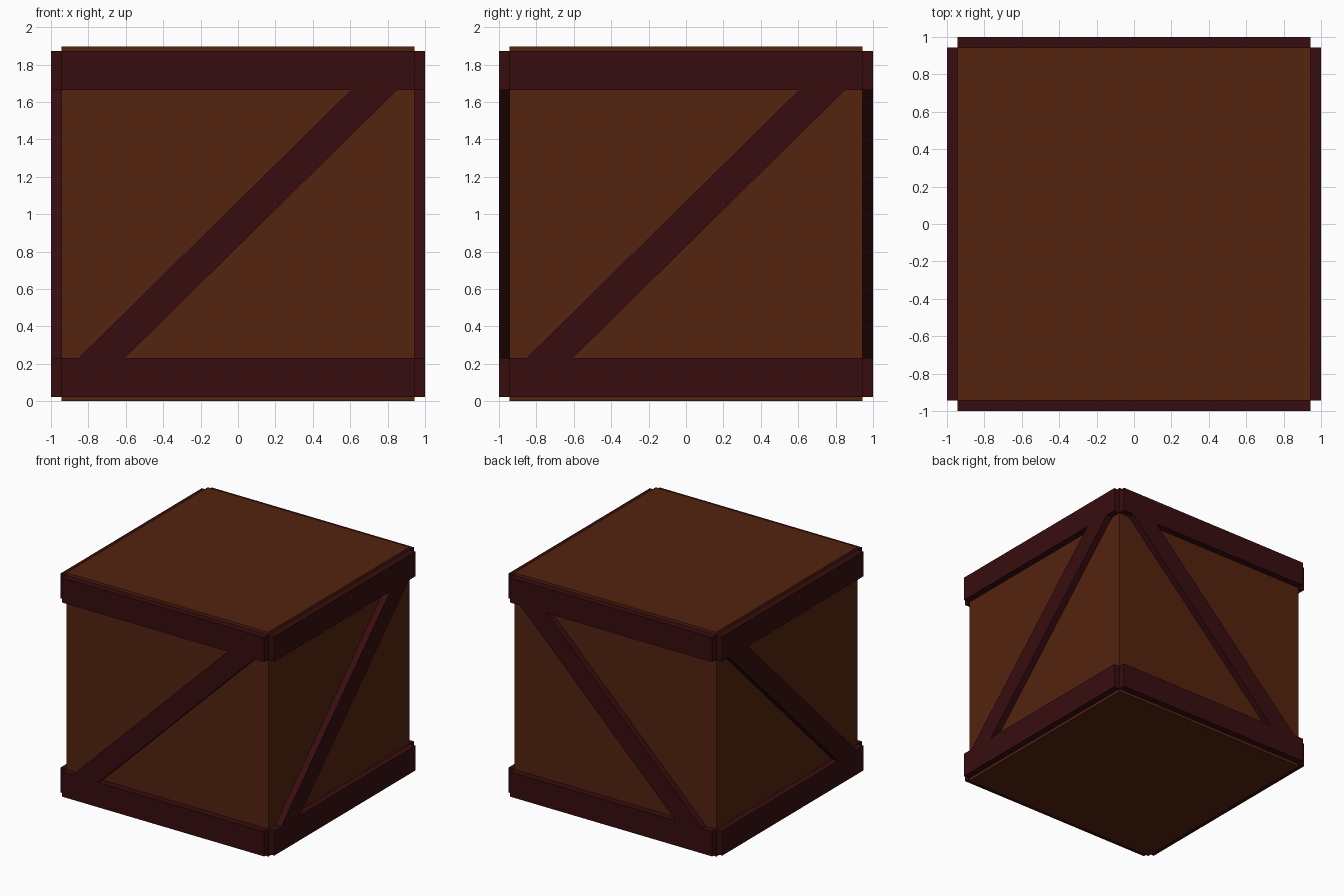
import bpy, bmesh
from mathutils import Vector

if "Cube" in bpy.data.objects:
    bpy.data.objects.remove(bpy.data.objects["Cube"])

HALF, HEIGHT, OUTER = 0.944, 1.896, 1.0     # box half width, box height, frame face
LOW, HIGH = 0.023, 0.232                    # bottom rail, the top rail mirrors it


def material(name, rgb):
    m = bpy.data.materials.new(name)
    m.diffuse_color = (*rgb, 1)
    m.use_nodes = True
    m.node_tree.nodes["Principled BSDF"].inputs["Base Color"].default_value = m.diffuse_color
    return m


panel_brown = material("panel brown", (0.088, 0.0168, 0.0046))
frame_red = material("frame dark red", (0.0385, 0.0039, 0.0046))


def add_object(name, bm, mat):
    bmesh.ops.recalc_face_normals(bm, faces=bm.faces[:])
    mesh = bpy.data.meshes.new(name)
    bm.to_mesh(mesh)
    bm.free()
    mesh.materials.append(mat)
    obj = bpy.data.objects.new(name, mesh)
    bpy.context.collection.objects.link(obj)
    return obj


# Box body
bm = bmesh.new()
bmesh.ops.create_cube(bm, size=1)
bmesh.ops.scale(bm, vec=(2 * HALF, 2 * HALF, HEIGHT), verts=bm.verts[:])
bmesh.ops.translate(bm, vec=(0, 0, HEIGHT / 2), verts=bm.verts[:])
add_object("crate_body", bm, panel_brown)

# Z-shaped frame outline: half of it, then the same half turned by 180 degrees
half = [(-HALF, LOW), (HALF, LOW), (HALF, HIGH),
        (-0.605, HIGH), (0.85, HEIGHT - HIGH), (HALF, HEIGHT - HIGH)]
outline = half + [(-u, HEIGHT - z) for u, z in half]


def frame(name, along, outward):
    """Extrude the outline from the box side out to the frame face."""
    along, outward = Vector(along), Vector(outward)
    bm = bmesh.new()
    verts = [bm.verts.new(along * u + outward * HALF + Vector((0, 0, z)))
             for u, z in outline]
    face = bm.faces.new(verts)
    grown = bmesh.ops.extrude_face_region(bm, geom=[face], use_keep_orig=True)
    moved = [g for g in grown["geom"] if isinstance(g, bmesh.types.BMVert)]
    bmesh.ops.translate(bm, vec=outward * (OUTER - HALF), verts=moved)
    add_object(name, bm, frame_red)


# Frames on the four sides, braces rise towards +x and +y
frame("front_frame", (1, 0, 0), (0, -1, 0))
frame("back_frame", (1, 0, 0), (0, 1, 0))
frame("right_frame", (0, 1, 0), (1, 0, 0))
frame("left_frame", (0, 1, 0), (-1, 0, 0))
